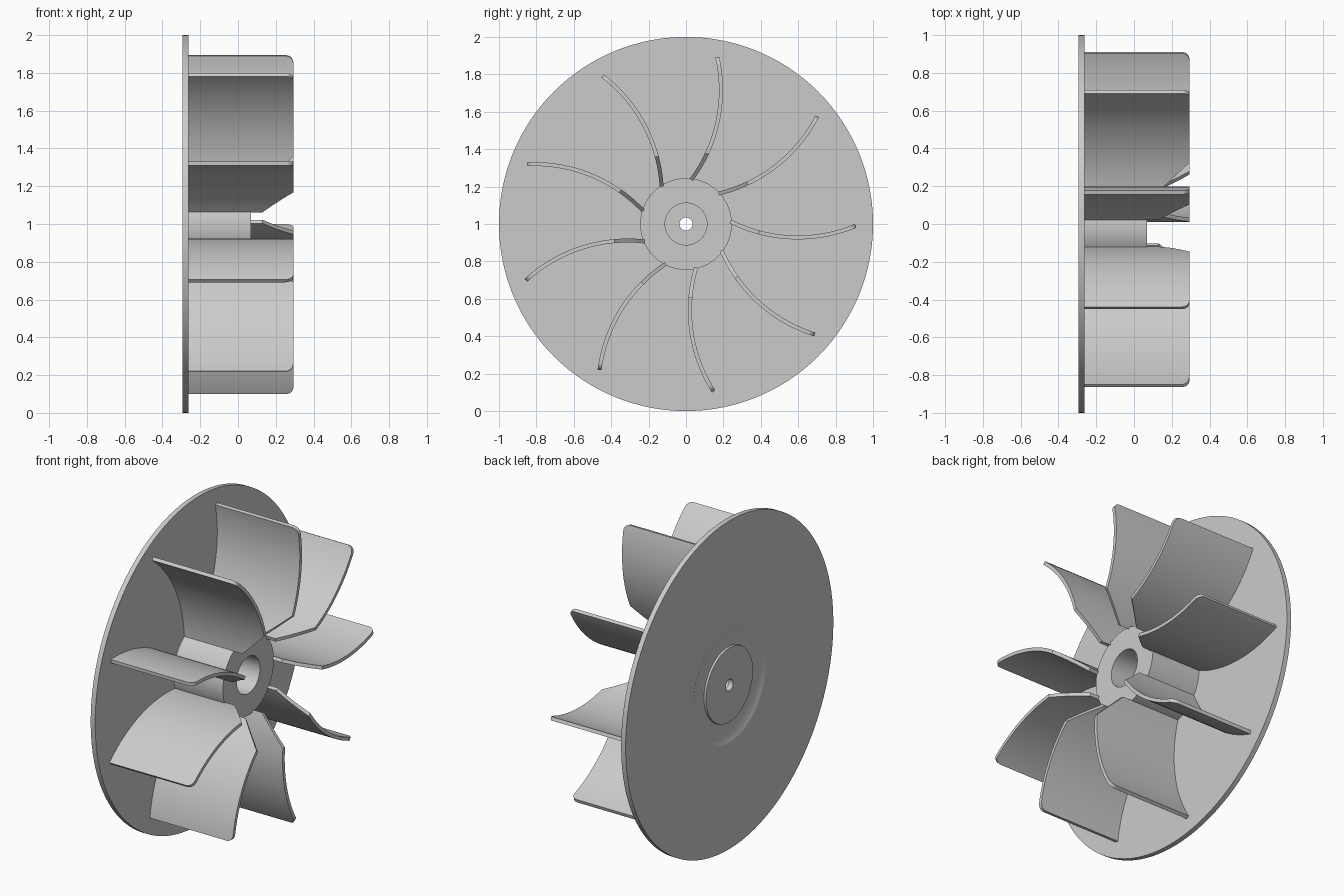
import bpy, bmesh, math
from mathutils import Vector

if "Cube" in bpy.data.objects:
    bpy.data.objects.remove(bpy.data.objects["Cube"])

grey = bpy.data.materials.new("plain grey")
grey.use_nodes = True
grey.diffuse_color = (0.6, 0.6, 0.6, 1)
grey.node_tree.nodes["Principled BSDF"].inputs["Base Color"].default_value = (0.6, 0.6, 0.6, 1)

BACK, FACE, HUB_END, TIP = -0.293, -0.263, 0.07, 0.293


def finish(name, bm):
    bmesh.ops.recalc_face_normals(bm, faces=bm.faces)
    mesh = bpy.data.meshes.new(name)
    bm.to_mesh(mesh)
    bm.free()
    mesh.materials.append(grey)
    return place(name, mesh)


def place(name, mesh, angle=0):
    obj = bpy.data.objects.new(name, mesh)
    bpy.context.collection.objects.link(obj)
    obj.location.z = 1
    obj.rotation_euler.x = angle
    bpy.ops.object.select_all(action='DESELECT')
    obj.select_set(True)
    bpy.context.view_layer.objects.active = obj
    bpy.ops.object.shade_smooth_by_angle(angle=math.radians(25))
    return obj


def bridge(bm, rings, closed):
    """Join successive rings of vertices with quads."""
    pairs = list(zip(rings, rings[1:]))
    if closed:
        pairs.append((rings[-1], rings[0]))
    for a, b in pairs:
        for i in range(len(a)):
            j = (i + 1) % len(a)
            bm.faces.new((a[i], a[j], b[j], b[i]))


def lathe(name, profile, steps=128):
    """Turn a closed (radius, x) profile about the x axis."""
    bm = bmesh.new()
    rings = []
    for k in range(steps):
        a = 2 * math.pi * k / steps
        rings.append([bm.verts.new((x, r * math.cos(a), r * math.sin(a))) for r, x in profile])
    bridge(bm, rings, True)
    return finish(name, bm)


# Round plate with a small centre hole and a shallow ring groove behind
FLOOR = BACK + 0.012
lathe("backplate", [(0.035, FACE), (1, FACE), (1, BACK), (0.357, BACK), (0.345, BACK + 0.003),
                    (0.325, FLOOR), (0.228, FLOOR), (0.226, BACK), (0.035, BACK)])

# Hub tube with a wide bore
lathe("hub", [(0.112, FACE), (0.245, FACE), (0.245, HUB_END), (0.112, HUB_END)])

# Curved blade: circular arc from the hub to the tip
root, tip = Vector((0.238, 0.013)), Vector((0.907, -0.010))
sag, half_thick, fillet = 0.073, 0.0105, 0.04
chord = tip - root
radius = chord.length ** 2 / (8 * sag) + sag / 2
normal = Vector((-chord.y, chord.x)).normalized()
centre = (root + tip) / 2 + normal * (radius - sag)
half_angle = math.asin(chord.length / 2 / radius)
mid_angle = math.atan2(-normal.y, -normal.x)
length = 2 * half_angle * radius


def blade_top(s):
    """Slanted at the root, level, then rounded at the tip corner."""
    top = min(0.13 + s, TIP)
    over = s - (length - fillet)
    if over > 0:
        top = TIP - fillet + math.sqrt(max(fillet ** 2 - over ** 2, 0))
    return top


slant_end = TIP - 0.13
round_start = length - fillet
stations = [slant_end * i / 6 for i in range(6)]
stations += [slant_end + (round_start - slant_end) * i / 18 for i in range(18)]
stations += [round_start + fillet * math.sin(math.pi * i / 16) for i in range(9)]

bm = bmesh.new()
sections = []
for s in stations:
    a = mid_angle - half_angle + s / radius
    out = Vector((math.cos(a), math.sin(a)))
    inner, outer = centre + out * (radius - half_thick), centre + out * (radius + half_thick)
    top = blade_top(s)
    sections.append([bm.verts.new((x, p.x, p.y)) for p, x in
                     ((inner, FACE - 0.005), (inner, top), (outer, top), (outer, FACE - 0.005))])
bridge(bm, sections, False)
bm.faces.new(sections[0])
bm.faces.new(sections[-1])
blade = finish("blade_1", bm)

# Nine blades evenly spaced
for k in range(1, 9):
    place(f"blade_{k + 1}", blade.data, math.radians(40 * k))
